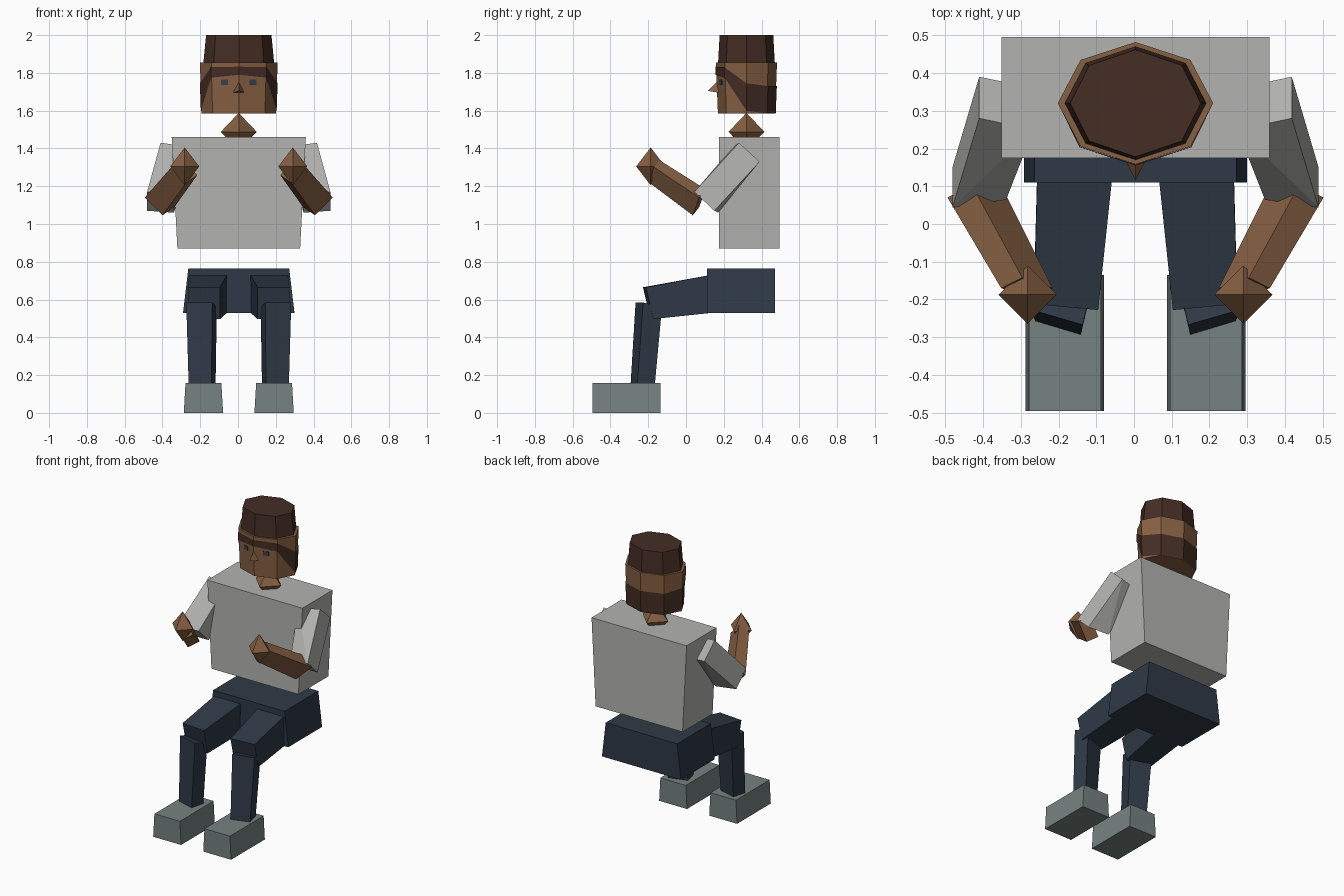
import bpy, bmesh, math
from mathutils import Vector

cube = bpy.data.objects.get("Cube")
if cube:
    bpy.data.objects.remove(cube, do_unlink=True)

MIDDLE = 0.004      # x of the figure's mirror plane
HEAD_Y = 0.32


def material(name, colour):
    mat = bpy.data.materials.new(name)
    mat.use_nodes = True
    rgba = (*colour, 1)
    mat.diffuse_color = rgba
    mat.node_tree.nodes["Principled BSDF"].inputs["Base Color"].default_value = rgba
    return mat


shirt = material("shirt grey", (0.45, 0.45, 0.435))
skin = material("skin brown", (0.24, 0.115, 0.055))
hair = material("hair dark brown", (0.058, 0.026, 0.018))
denim = material("trouser navy", (0.028, 0.041, 0.062))
shoe = material("shoe grey green", (0.18, 0.225, 0.22))
iris = material("eye slate", (0.035, 0.05, 0.075))


def finish(name, mat, bm):
    bmesh.ops.recalc_face_normals(bm, faces=bm.faces[:])
    mesh = bpy.data.meshes.new(name)
    bm.to_mesh(mesh)
    bm.free()
    mesh.materials.append(mat)
    obj = bpy.data.objects.new(name, mesh)
    bpy.context.scene.collection.objects.link(obj)


def solid(name, mat, points, side=1):
    """Flat-faced convex solid; side -1 mirrors it across the figure."""
    bm = bmesh.new()
    for x, y, z in points:
        bm.verts.new((MIDDLE + side * x, y, z))
    bmesh.ops.convex_hull(bm, input=bm.verts[:])
    bmesh.ops.dissolve_limit(bm, angle_limit=math.radians(1),
                             verts=bm.verts[:], edges=bm.edges[:])
    finish(name, mat, bm)


def end(centre, u, v):
    """Four corners of a limb's end from its centre and two half sides."""
    c, u, v = Vector(centre), Vector(u), Vector(v)
    return [c + a * u + b * v for a in (-1, 1) for b in (-1, 1)]


def block(front, back, bottom, top):
    """Corners of a block whose width changes with height; (half width, z)."""
    return [(s * w, y, z) for s in (-1, 1) for y in (front, back)
            for w, z in (bottom, top)]


def diamond(centre, radii):
    points = []
    for axis in range(3):
        for s in (-1, 1):
            p = list(centre)
            p[axis] += s * radii[axis]
            points.append(p)
    return points


def ring_point(step, rx, ry, z):
    """Corner of the eight-sided head; step 0 is the front."""
    a = step * math.tau / 8
    return (rx * math.sin(a), HEAD_Y - ry * math.cos(a), z)


def ring(rx, ry, z):
    return [ring_point(i, rx, ry, z) for i in range(8)]


# Trunk
solid("torso", shirt, block(0.175, 0.495, (0.325, 0.87), (0.355, 1.46)))
solid("pelvis", denim, block(0.11, 0.47, (0.295, 0.53), (0.267, 0.765)))
solid("neck", skin, diamond((0, HEAD_Y, 1.488), (0.095, 0.095, 0.1)))

# Head and cap of hair
LOW, HIGH = 1.585, 1.855
solid("head", skin, ring(0.196, 0.151, LOW) + ring(0.206, 0.162, HIGH))
solid("hair_cap", hair, ring(0.187, 0.15, HIGH) + ring(0.173, 0.142, 2))

# Hair band: narrow over the brow, dropping to the nape
upper = [1.833, 1.83, 1.745, 1.73, 1.73]
lower = [1.79, 1.775, 1.6, LOW, LOW]
bm = bmesh.new()
columns = []
for i in range(8):
    k = min(i, 8 - i)
    column = []
    for z in (lower[k], upper[k]):
        t = (z - LOW) / (HIGH - LOW)
        p = ring_point(i, 0.2 + 0.01 * t, 0.155 + 0.011 * t, z)
        column.append(bm.verts.new((MIDDLE + p[0], p[1], p[2])))
    columns.append(column)
for a, b in zip(columns, columns[1:] + columns[:1]):
    bm.faces.new((a[0], b[0], b[1], a[1]))
finish("hair_band", hair, bm)

# Nose
solid("nose", skin, [(0, 0.165, 1.755), (-0.03, 0.175, 1.695),
                     (0.03, 0.175, 1.695), (0, 0.115, 1.705)])

# Paired parts
for side, label in ((1, "left"), (-1, "right")):
    eye_u, eye_v = (0.018, 0.006, 0), (0, 0, 0.014)
    solid(label + "_eye", iris,
          end((0.075, 0.183, 1.75), eye_u, eye_v)
          + end((0.075, 0.19, 1.75), eye_u, eye_v), side)

    solid(label + "_upper_arm", shirt,
          end((0.342, 0.32, 1.37), (0.072, 0.015, 0.01), (0, -0.055, 0.05))
          + end((0.414, 0.107, 1.115), (0.071, -0.01, 0.005), (0, -0.053, 0.05)),
          side)
    solid(label + "_forearm", skin,
          end((0.419, 0.07, 1.115), (0.032, -0.017, -0.022), (0.047, 0.017, 0.047))
          + end((0.288, -0.17, 1.28), (0.028, -0.014, -0.019), (0.04, 0.014, 0.04)),
          side)
    solid(label + "_hand", skin,
          diamond((0.286, -0.187, 1.305), (0.077, 0.077, 0.1)), side)

    solid(label + "_thigh", denim,
          end((0.16, 0.15, 0.632), (0.1, 0, 0), (0, -0.01, 0.1))
          + end((0.184, -0.2, 0.581), (0.085, 0.008, 0), (0, -0.02, 0.084)), side)
    solid(label + "_shin", denim,
          end((0.197, -0.197, 0.572), (0.069, 0.02, 0), (0.012, -0.05, 0.012))
          + end((0.194, -0.23, 0.14), (0.06, 0.018, 0), (0.011, -0.046, 0)), side)

    foot = block(-0.495, -0.135, (0.104, 0), (0.095, 0.157))
    solid(label + "_foot", shoe, [(x + 0.187, y, z) for x, y, z in foot], side)
